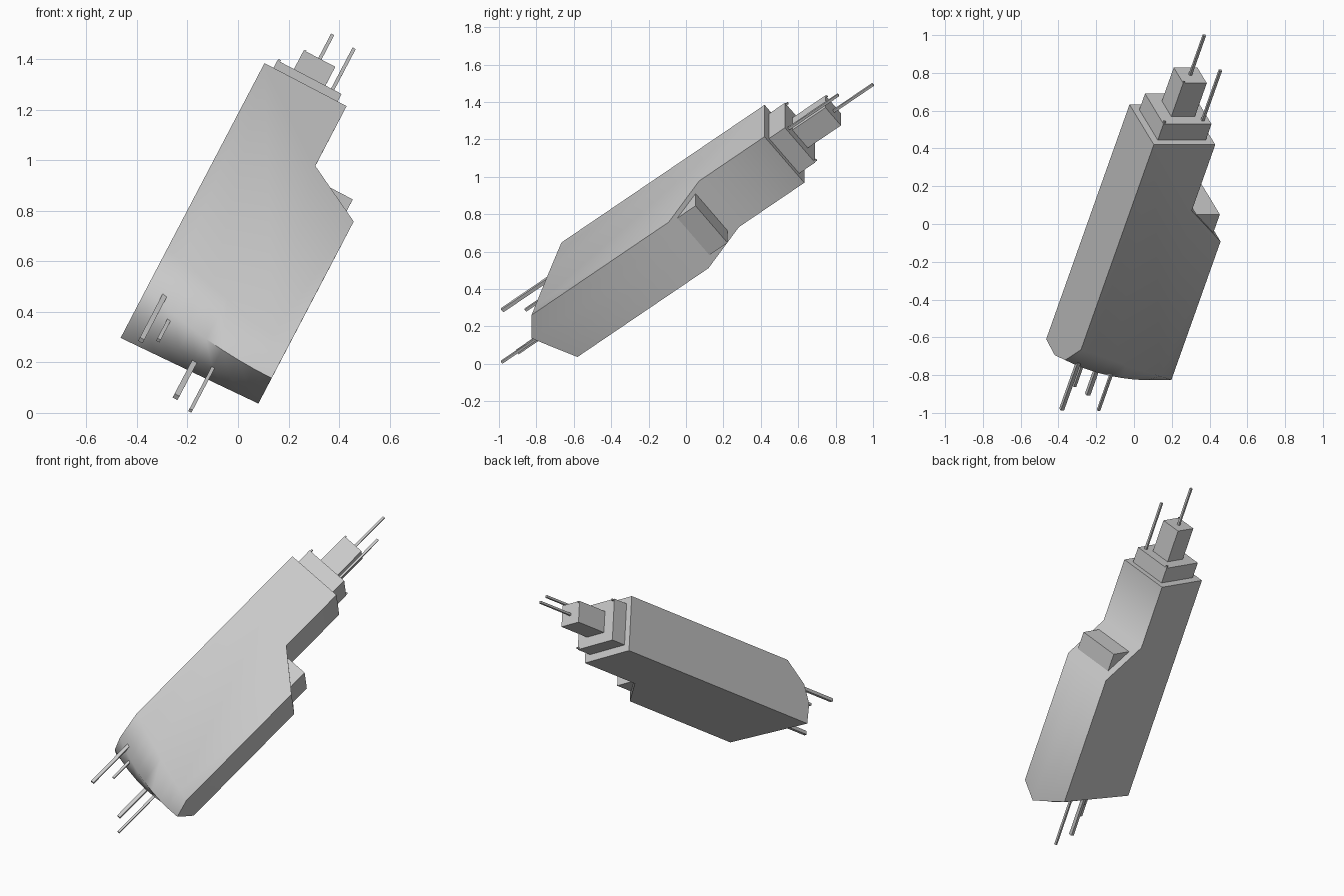
import bpy
import bmesh
import math
from mathutils import Matrix, Vector

cube = bpy.data.objects.get("Cube")
if cube:
    bpy.data.objects.remove(cube, do_unlink=True)

# Single grey hull colour
grey = bpy.data.materials.new("hull_grey")
grey.use_nodes = True
grey.diffuse_color = (0.6, 0.6, 0.6, 1)
grey.node_tree.nodes["Principled BSDF"].inputs["Base Color"].default_value = (0.6, 0.6, 0.6, 1)

# Tilted frame: local x runs aft, y across, z from the upper face to the lower
aft = Vector((0.282, 0.794, 0.538)).normalized()
across = Vector((0.886, 0, -0.463))
across = (across - aft * across.dot(aft)).normalized()
down = aft.cross(across)
frame = Matrix((aft, across, down)).transposed().to_4x4()
frame.translation = (0.105, 0.42, 1.385)


def add_object(name, bm):
    bmesh.ops.recalc_face_normals(bm, faces=bm.faces)
    mesh = bpy.data.meshes.new(name)
    bm.to_mesh(mesh)
    bm.free()
    mesh.materials.append(grey)
    obj = bpy.data.objects.new(name, mesh)
    bpy.context.collection.objects.link(obj)
    obj.matrix_world = frame
    return obj


def add_box(name, low, high):
    low, high = Vector(low), Vector(high)
    bm = bmesh.new()
    size = Matrix.Diagonal(high - low).to_4x4()
    bmesh.ops.create_cube(bm, size=1, matrix=Matrix.Translation((low + high) / 2) @ size)
    return add_object(name, bm)


def add_rod(name, start, end, y, z, width):
    half = width / 2
    return add_box(name, (start, y - half, z - half), (end, y + half, z + half))


def nose_at(row, f):
    # Quadratic through the nose positions at left edge, middle and right edge
    a, m, b = row
    return a * (1 - f) * (1 - 2 * f) + 4 * m * f * (1 - f) + b * f * (2 * f - 1)


# Main hull: notched outline lofted through depth, with a curved nose
WIDTH = 0.604
STEPS = 8
nose_rows = {
    0.0: (-1.367, -1.47, -1.568),
    0.11: (-1.52, -1.625, -1.654),
    0.22: (-1.572, -1.63, -1.597),
    0.35: (-1.564, -1.546, -1.527),
}
notch_and_stern = [(-0.645, WIDTH), (-0.44, 0.367), (0, 0.367), (0, 0)]
bm = bmesh.new()
loops = []
for depth, row in nose_rows.items():
    outline = [(nose_at(row, i / STEPS), WIDTH * i / STEPS) for i in range(STEPS + 1)]
    outline += notch_and_stern
    loops.append([bm.verts.new((x, y, depth)) for x, y in outline])
for upper, lower in zip(loops, loops[1:]):
    for i in range(len(upper)):
        j = (i + 1) % len(upper)
        bm.faces.new((upper[i], upper[j], lower[j], lower[i]))
bm.faces.new(loops[0])
bm.faces.new(loops[-1])
hull = add_object("main_hull", bm)
bpy.ops.object.select_all(action="DESELECT")
hull.select_set(True)
bpy.context.view_layer.objects.active = hull
bpy.ops.object.shade_smooth_by_angle(angle=math.radians(50))

# Stepped stern blocks and the block set into the notch
add_box("stern_step", (-0.02, 0.04, 0.04), (0.107, 0.327, 0.305))
add_box("stern_tower", (0.09, 0.114, 0.105), (0.33, 0.255, 0.241))
add_box("notch_block", (-0.66, 0.36, 0.027), (-0.485, 0.56, 0.308))

# Stern antennas and tiny corner pins
add_rod("stern_antenna_long", 0.3, 0.595, 0.186, 0.177, 0.014)
add_rod("stern_antenna_side", 0.09, 0.442, 0.287, 0.072, 0.014)
add_rod("corner_pin_upper", 0.09, 0.122, 0.047, 0.048, 0.01)
add_rod("corner_pin_lower", 0.09, 0.122, 0.32, 0.298, 0.01)
add_rod("tower_pin", 0.32, 0.338, 0.12, 0.111, 0.008)

# Nose antennas
add_rod("nose_antenna_left", -1.842, -1.5, 0.077, 0.1, 0.02)
add_rod("nose_antenna_short", -1.725, -1.5, 0.137, 0.15, 0.015)
add_rod("nose_antenna_thick", -1.86, -1.5, 0.303, 0.256, 0.022)
add_rod("nose_antenna_right", -1.94, -1.5, 0.379, 0.222, 0.014)
